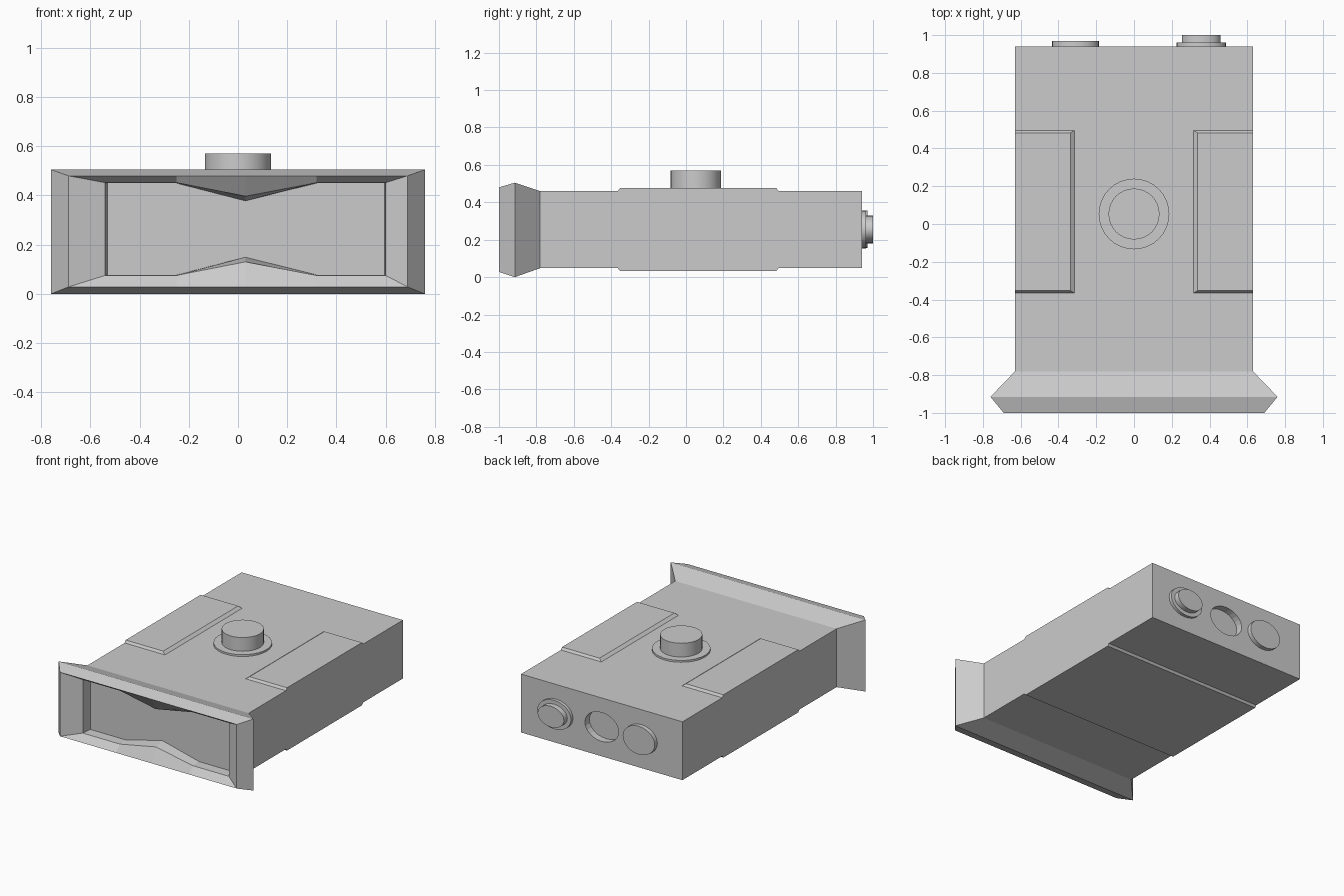
import bpy, bmesh, math

if "Cube" in bpy.data.objects:
    bpy.data.objects.remove(bpy.data.objects["Cube"])


def finish(name, bm):
    bmesh.ops.recalc_face_normals(bm, faces=bm.faces[:])
    me = bpy.data.meshes.new(name)
    bm.to_mesh(me)
    bm.free()
    ob = bpy.data.objects.new(name, me)
    bpy.context.collection.objects.link(ob)
    return ob


def loft(name, rings):
    """Join equal-length point rings with quads and cap both ends."""
    bm = bmesh.new()
    loops = [[bm.verts.new(p) for p in r] for r in rings]
    for a, b in zip(loops, loops[1:]):
        for i in range(len(a)):
            j = (i + 1) % len(a)
            bm.faces.new((a[i], a[j], b[j], b[i]))
    bm.faces.new(loops[0])
    bm.faces.new(loops[-1])
    return finish(name, bm)


def section(y, x0, x1, z0, z1, notch=0.0):
    """Rectangle across the body whose long edges can pinch inward."""
    xs = [x0, -0.25, 0.03, 0.32, x1]
    n = [0, 0, notch, 0, 0]
    low = [(x, y, z0 + d) for x, d in zip(xs, n)]
    high = [(x, y, z1 - d) for x, d in zip(xs, n)]
    return low + high[::-1]


def lathe_y(name, x, z, steps, sides=24):
    """Oval stepped button along y; steps are (y, x radius, z radius)."""
    angles = [2 * math.pi * i / sides for i in range(sides)]
    ob = loft(name, [[(x + rx * math.cos(a), y, z + rz * math.sin(a))
                      for a in angles] for y, rx, rz in steps])
    return ob


def smooth_sides(ob):
    bpy.ops.object.select_all(action='DESELECT')
    ob.select_set(True)
    bpy.context.view_layer.objects.active = ob
    bpy.ops.object.shade_smooth_by_angle(angle=math.radians(30))


# Main body with flared front bezel and pinched recess
body = loft("body", [
    section(0.94, -0.63, 0.63, 0.048, 0.46),
    section(-0.78, -0.63, 0.63, 0.048, 0.46),
    section(-0.915, -0.76, 0.76, 0.0, 0.505),
    section(-1.0, -0.69, 0.69, 0.028, 0.48),
    section(-0.96, -0.54, 0.60, 0.075, 0.452, 0.055),
    section(-0.89, -0.53, 0.595, 0.077, 0.45, 0.072),
])

# Oval socket in the middle of the rear face
cutter = lathe_y("socket_cutter", 0.0, 0.255,
                 [(0.89, 0.132, 0.102), (1.05, 0.132, 0.102)])
cutter.hide_render = True
cutter.hide_set(True)
cut = body.modifiers.new("socket", 'BOOLEAN')
cut.operation = 'DIFFERENCE'
cut.solver = 'EXACT'
cut.object = cutter


# Raised panels on the two sides of the top, and a band across the underside
def panel(name, outer, inner, slope, z_base, z_face):
    y0, y1, b = -0.365, 0.495, 0.012
    base = [(outer, y0, z_base), (inner, y0, z_base),
            (inner, y1, z_base), (outer, y1, z_base)]
    face = [(outer, y0 + b, z_face), (inner + slope, y0 + b, z_face),
            (inner + slope, y1 - b, z_face), (outer, y1 - b, z_face)]
    return loft(name, [base, face])


for side, s in (("left", -1), ("right", 1)):
    panel("top_panel_" + side, s * 0.63, s * 0.315, s * 0.022, 0.46, 0.476)
panel("bottom_band", -0.63, 0.63, 0.0, 0.048, 0.033)

# Round knob on the top with a thin washer
knob_steps = [(0.455, 0.187), (0.473, 0.187), (0.473, 0.135), (0.57, 0.135)]
knob = loft("top_knob", [[(r * math.cos(2 * math.pi * i / 32),
                           0.053 + r * math.sin(2 * math.pi * i / 32), z)
                          for i in range(32)] for z, r in knob_steps])
smooth_sides(knob)

# Rear buttons: a stepped one and a flat one
stepped = lathe_y("rear_button_stepped", 0.356, 0.255, [
    (0.93, 0.132, 0.102), (0.962, 0.132, 0.102),
    (0.962, 0.103, 0.074), (1.0, 0.103, 0.074)])
flat = lathe_y("rear_button_flat", -0.31, 0.255, [
    (0.93, 0.125, 0.1), (0.97, 0.125, 0.1)])
for ob in (stepped, flat):
    smooth_sides(ob)
